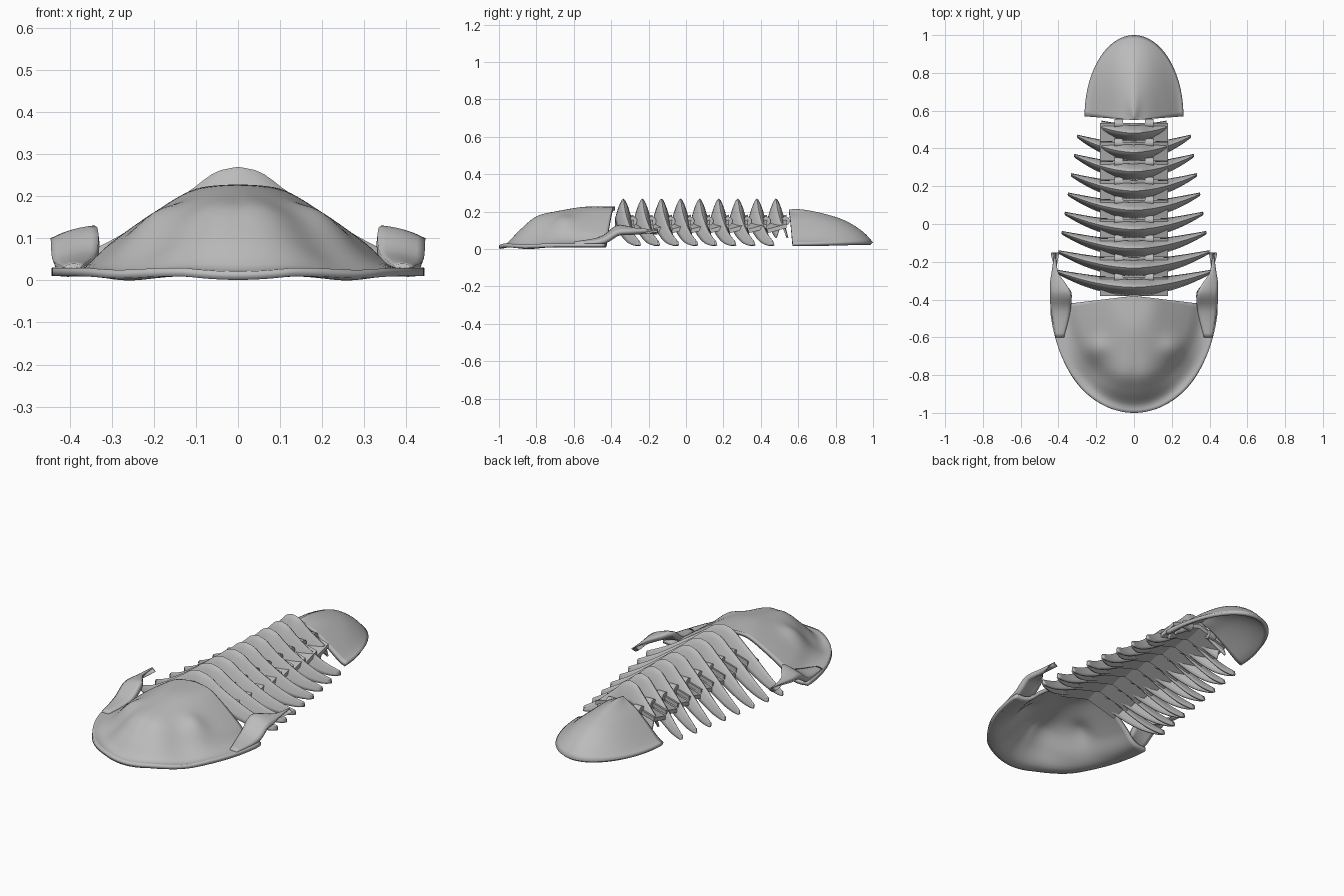
import bpy, bmesh, math
from mathutils import Matrix

cube = bpy.data.objects.get("Cube")
if cube:
    bpy.data.objects.remove(cube, do_unlink=True)

GREY = (0.5, 0.5, 0.5, 1)
mat = bpy.data.materials.new("fossil_grey")
mat.use_nodes = True
mat.diffuse_color = GREY
mat.node_tree.nodes["Principled BSDF"].inputs["Base Color"].default_value = GREY


def finish(name, bm, angle=40, thickness=0):
    bmesh.ops.remove_doubles(bm, verts=bm.verts, dist=0.0004)
    bmesh.ops.recalc_face_normals(bm, faces=bm.faces)
    me = bpy.data.meshes.new(name)
    bm.to_mesh(me)
    bm.free()
    me.materials.append(mat)
    ob = bpy.data.objects.new(name, me)
    bpy.context.collection.objects.link(ob)
    if thickness:
        # open sheets: make the normals face up, then thicken downwards
        if sum(p.normal.z * p.area for p in me.polygons) < 0:
            me.flip_normals()
        mod = ob.modifiers.new("thickness", 'SOLIDIFY')
        mod.thickness = thickness
        mod.offset = -1
    bpy.ops.object.select_all(action='DESELECT')
    ob.select_set(True)
    bpy.context.view_layer.objects.active = ob
    bpy.ops.object.shade_smooth_by_angle(angle=math.radians(angle))
    return ob


def sheet(name, nu, nv, point, **kw):
    """Grid surface from point(u, v), with u and v in 0..1."""
    bm = bmesh.new()
    g = [[bm.verts.new(point(i / nu, j / nv)) for j in range(nv + 1)] for i in range(nu + 1)]
    for i in range(nu):
        for j in range(nv):
            bm.faces.new((g[i][j], g[i + 1][j], g[i + 1][j + 1], g[i][j + 1]))
    return finish(name, bm, **kw)


def curve(points, t):
    """Smooth (Catmull-Rom style) interpolation of a short profile."""
    n = len(points)
    k = 0
    while k < n - 2 and t > points[k + 1][0]:
        k += 1

    def slope(i):
        a, b = points[max(i - 1, 0)], points[min(i + 1, n - 1)]
        return (b[1] - a[1]) / (b[0] - a[0])

    (x0, y0), (x1, y1) = points[k], points[k + 1]
    h = x1 - x0
    f = min(max((t - x0) / h, 0), 1)
    return ((1 + 2 * f) * (1 - f) ** 2 * y0 + f * (1 - f) ** 2 * h * slope(k)
            + f * f * (3 - 2 * f) * y1 + f * f * (f - 1) * h * slope(k + 1))


def blob(x, y, cx, cy, r):
    return math.exp(-((abs(x) - cx) ** 2 + (y - cy) ** 2) / r ** 2)


# Head shield: half ellipse dome with a flat rim and eye swellings
HEAD_FRONT = [(0, .228), (.3, .222), (.65, .168), (.82, .095), (.93, .033), (1, .03)]
HEAD_SIDE = [(0, .228), (.23, .217), (.45, .162), (.68, .09), (.83, .035), (1, .03)]


def head_point(u, v):
    a = math.pi * (v - 0.5)
    x, y = .443 * u * math.sin(a), -.4 - .6 * u * math.cos(a)
    mix = math.cos(a) ** 2
    z = mix * curve(HEAD_FRONT, u) + (1 - mix) * curve(HEAD_SIDE, u)
    z += .022 * blob(x, y, .2, -.66, .06) - .022 * blob(x, y, .2, -.79, .09)
    z += .015 * blob(x, y, .06, -.8, .09)
    z -= .009 * max(0, 1 - (x / .13) ** 2) * max(0, u - .9) * 10 * mix
    y += (.02 - .12 * abs(x)) * math.exp(-((y + .4) / .1) ** 2)
    return x, y, z


sheet("head_shield", 36, 64, head_point, thickness=.02)

# Cheek spines: rising rear corners of the head ending in a point
SPINE = [  # y, inner x, outer x, inner z, outer z
    (-.6, .37, .415, .035, .033), (-.45, .335, .441, .07, .05), (-.37, .335, .445, .128, .095),
    (-.31, .365, .445, .122, .1), (-.26, .4, .437, .11, .1), (-.15, .416, .422, .1, .1)]

for side, label in ((1, "left"), (-1, "right")):
    def spine_point(u, v):
        y = -.6 + .45 * u
        xi, xo, zi, zo = [curve([(r[0], r[c]) for r in SPINE], y) for c in (1, 2, 3, 4)]
        return side * (xi + (xo - xi) * v), y, zi + (zo - zi) * v + .006 * math.sin(math.pi * v)
    sheet(label + "_cheek_spine", 20, 6, spine_point, thickness=.028)

# Tail shield: smaller half ellipse dome with a soft middle ridge
TAIL_BACK = [(0, .203), (.1, .207), (.35, .188), (.65, .15), (.88, .09), (1, .036)]
TAIL_SIDE = [(0, .203), (.3, .172), (.6, .112), (.9, .046), (1, .034)]


def tail_point(u, v):
    a = math.pi * (v - 0.5)
    x, y = .262 * u * math.sin(a), .57 + .43 * u * math.cos(a)
    mix = math.cos(a) ** 2
    z = mix * curve(TAIL_BACK, u) + (1 - mix) * curve(TAIL_SIDE, u)
    z += .008 * math.exp(-(x / .03) ** 2) * (1 - u)
    y -= .02 * (1 - abs(x) / .262) * math.exp(-((y - .57) / .08) ** 2)
    return x, y, z


sheet("tail_shield", 24, 48, tail_point, thickness=.02)

# Body rings: swept-back vaulted ribs
RIB_HEIGHT = [(0, .27), (.13, .257), (.27, .215), (.5, .152), (.75, .09), (1, .045)]
VAULT = [(-1, -1), (-.5, -.34), (0, 0), (.5, -.34), (1, -1)]


def rib(name, y0, width, reach):
    def point(u, v):
        s = (2 * u - 1) * reach
        t = abs(s)
        taper = 1 - .8 * t ** 2.2
        d = 2 * v - 1
        y = y0 + .085 * t ** 1.8 + .046 * taper * d
        z = curve(RIB_HEIGHT, t) + curve(VAULT, d) * (.025 + .085 * (1 - t) ** 0.7)
        return s * width, y, z
    sheet(name, 40, 10, point, thickness=.01, angle=50)


# Links: bent plates with a hinge barrel on each side, under every ring
def link(name, y0):
    bm = bmesh.new()
    low = [(-.18, .1), (0, .15), (.18, .1)]
    outline = low + [(x, z + .022) for x, z in reversed(low)]
    ends = [[bm.verts.new((x, y0 + dy, z + dz)) for x, z in outline]
            for dy, dz in ((-.045, -.015), (.055, .012))]
    bm.faces.new(ends[0])
    bm.faces.new(ends[1])
    n = len(outline)
    for k in range(n):
        m = (k + 1) % n
        bm.faces.new((ends[0][k], ends[0][m], ends[1][m], ends[1][k]))
    for x in (-.08, .08):
        place = Matrix.Translation((x, y0 + .05, .15)) @ Matrix.Rotation(math.pi / 2, 4, 'Y')
        bmesh.ops.create_cone(bm, cap_ends=True, segments=16, radius1=.024, radius2=.024,
                              depth=.045, matrix=place)
    finish(name, bm, angle=30)


for i in range(9):
    y = -.335 + .102 * i
    last = i == 8
    rib(f"body_ring_{i + 1}", y, .3 if last else .415 - .0165 * i, .57 if last else 1)
    link(f"ring_link_{i + 1}", y)
